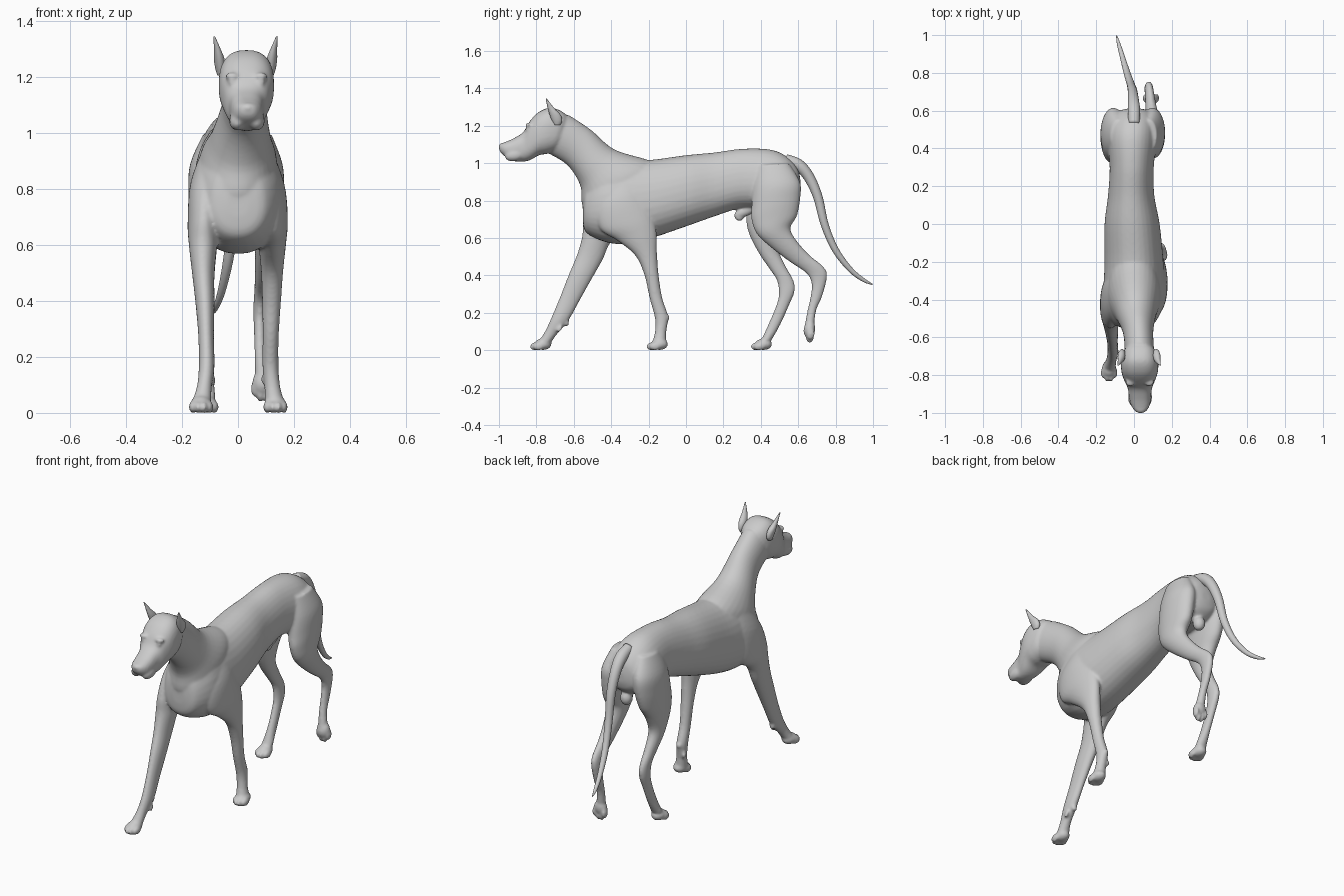
import bpy, bmesh, math
from mathutils import Vector, Matrix


def spline(rows, steps=5):
    """Catmull-Rom interpolation of equal-length number rows."""
    out = []
    for i in range(len(rows) - 1):
        p = [rows[max(0, min(len(rows) - 1, i + k))] for k in (-1, 0, 1, 2)]
        for s in range(steps):
            t = s / steps
            out.append([0.5 * (2 * b + (c - a) * t + (2 * a - 5 * b + 4 * c - d) * t * t
                               + (3 * b - a - 3 * c + d) * t ** 3) for a, b, c, d in zip(*p)])
    return out + [list(rows[-1])]


def make(name, bm):
    bmesh.ops.recalc_face_normals(bm, faces=bm.faces)
    for f in bm.faces:
        f.smooth = True
    me = bpy.data.meshes.new(name)
    bm.to_mesh(me)
    bm.free()
    ob = bpy.data.objects.new(name, me)
    bpy.context.collection.objects.link(ob)
    return ob


def loft(name, rows, power=2.0, egg=0.0, n=32):
    """Rows: x centre, edge A (y, z), edge B (y, z), half width."""
    bm = bmesh.new()
    rings = []
    for x, ya, za, yb, zb, hw in spline(rows):
        ring = []
        for k in range(n):
            a = 2 * math.pi * k / n
            c, s = (math.copysign(abs(v) ** (2 / power), v) for v in (math.cos(a), math.sin(a)))
            ring.append(bm.verts.new((x + hw * c * (1 - egg * s),
                                      (ya + yb) / 2 + s * (ya - yb) / 2,
                                      (za + zb) / 2 + s * (za - zb) / 2)))
        rings.append(ring)
    for r, q in zip(rings, rings[1:]):
        for k in range(n):
            bm.faces.new((r[k], r[(k + 1) % n], q[(k + 1) % n], q[k]))
    bm.faces.new(rings[0])
    bm.faces.new(rings[-1])
    return make(name, bm)


def balls(name, items, matrix=Matrix()):
    """Items: (centre, radii, tilt about x in degrees)."""
    bm = bmesh.new()
    for c, r, tilt in items:
        m = (matrix @ Matrix.Translation(c) @ Matrix.Rotation(math.radians(tilt), 4, 'X')
             @ Matrix.Diagonal((*r, 1)))
        bmesh.ops.create_uvsphere(bm, u_segments=24, v_segments=14, radius=1, matrix=m)
    return make(name, bm)


def paw(name, x, y, z=0.03, tilt=0):
    items = [((0, 0.0, 0.002), (0.038, 0.046, 0.031), 0)]
    for dx, dy in ((-0.031, -0.022), (-0.011, -0.04), (0.011, -0.04), (0.031, -0.022)):
        items.append(((dx, dy, -0.009), (0.0125, 0.031, 0.022), 8))
    m = Matrix.Translation((x, y, z)) @ Matrix.Rotation(math.radians(tilt), 4, 'X')
    return balls(name, items, m)


parts = []

# Torso, neck and head
parts.append(loft("torso", [
    (0, -.552, .80, -.552, .70, .04), (0, -.53, .90, -.535, .63, .10),
    (0, -.45, .99, -.45, .585, .148), (0, -.35, 1.02, -.35, .568, .16),
    (0, -.2, 1.017, -.2, .595, .155), (-.01, 0, 1.043, 0, .662, .145),
    (-.015, .15, 1.057, .15, .715, .122), (-.012, .3, 1.077, .3, .76, .116),
    (-.01, .45, 1.073, .45, .75, .13), (-.005, .54, 1.035, .54, .76, .12),
    (0, .595, .975, .595, .80, .085), (0, .612, .91, .612, .85, .03)], 2.15, 0.1))
parts.append(loft("neck", [
    (.03, -.63, 1.26, -.75, 1.06, .078), (.022, -.51, 1.18, -.635, .99, .08),
    (.01, -.385, 1.075, -.565, .88, .107), (0, -.21, 1.02, -.55, .76, .14),
    (0, -.12, .98, -.45, .65, .125)]))
parts.append(loft("head", [
    (.03, -.625, 1.225, -.66, 1.12, .04), (.03, -.65, 1.268, -.695, 1.07, .083),
    (.03, -.72, 1.297, -.745, 1.05, .098), (.03, -.785, 1.275, -.785, 1.043, .096),
    (.03, -.835, 1.225, -.83, 1.018, .08), (.031, -.87, 1.167, -.87, 1.008, .064),
    (.032, -.92, 1.134, -.915, 1.01, .058), (.034, -.965, 1.114, -.95, 1.025, .05),
    (.035, -.992, 1.104, -.985, 1.05, .032), (.035, -1.0, 1.092, -.998, 1.07, .015)], 2.5))

# Brows, eyelids, nose and lips
parts.append(balls("face_details", [
    ((.03 + s * .05, -.838, 1.203), (.026, .022, .014), 0) for s in (-1, 1)] + [
    ((.03 + s * .052, -.848, 1.182), (.014, .012, .009), 0) for s in (-1, 1)] + [
    ((.032 + s * .034, -.915, 1.043), (.03, .055, .033), 10) for s in (-1, 1)] + [
    ((.035, -.982, 1.09), (.027, .021, .018), 0)]))

# Front legs: right one planted under the body, left one reaching forward
parts.append(loft("front_leg_right", [
    (.085, -.42, .93, -.27, .97, .03), (.108, -.48, .78, -.23, .85, .058),
    (.12, -.46, .65, -.18, .73, .058), (.122, -.365, .585, -.157, .63, .05),
    (.122, -.27, .505, -.155, .52, .04), (.12, -.222, .40, -.146, .40, .034),
    (.117, -.195, .28, -.127, .28, .029), (.116, -.166, .17, -.096, .18, .029),
    (.122, -.166, .10, -.105, .10, .028), (.13, -.18, .045, -.105, .04, .034)]))
parts.append(loft("front_leg_left", [
    (-.09, -.43, .94, -.27, .97, .03), (-.112, -.51, .80, -.26, .84, .058),
    (-.122, -.548, .69, -.30, .66, .058), (-.125, -.555, .61, -.40, .58, .05),
    (-.124, -.583, .51, -.445, .485, .04), (-.118, -.625, .41, -.507, .375, .034),
    (-.114, -.672, .29, -.57, .262, .028), (-.112, -.72, .175, -.63, .155, .028),
    (-.12, -.752, .105, -.69, .085, .027), (-.13, -.785, .05, -.725, .035, .034)]))
parts.append(balls("dewclaws", [
    ((-.088, -.675, .115), (.009, .012, .022), -30), ((.092, -.115, .12), (.009, .012, .022), 0),
    ((-.112, -.638, .145), (.017, .014, .018), 0), ((.116, -.1, .175), (.017, .012, .018), 0)]))
parts.append(paw("front_paw_right", .134, -.142))
parts.append(paw("front_paw_left", -.132, -.765))

# Hind legs: left one planted, right one lifted behind
parts.append(loft("hind_leg_right", [
    (.08, .38, .99, .55, 1.0, .04), (.095, .36, .88, .61, .90, .064),
    (.10, .35, .77, .612, .82, .065), (.105, .35, .70, .594, .72, .057),
    (.108, .38, .62, .558, .65, .049), (.10, .46, .545, .60, .575, .04),
    (.09, .556, .472, .665, .505, .03), (.082, .645, .41, .735, .447, .024),
    (.078, .672, .35, .755, .395, .023), (.078, .665, .285, .727, .285, .021),
    (.08, .65, .214, .696, .212, .021), (.088, .634, .13, .684, .118, .027)]))
parts.append(loft("hind_leg_left", [
    (-.085, .38, .99, .55, 1.0, .04), (-.105, .35, .88, .61, .90, .066),
    (-.112, .33, .77, .61, .81, .066), (-.117, .322, .69, .58, .71, .058),
    (-.12, .342, .61, .53, .635, .049), (-.12, .395, .51, .495, .545, .039),
    (-.116, .45, .43, .53, .455, .03), (-.112, .487, .37, .574, .375, .025),
    (-.11, .496, .294, .581, .315, .024), (-.11, .477, .225, .549, .235, .022),
    (-.11, .438, .134, .503, .134, .023), (-.112, .405, .06, .455, .05, .032)]))
parts.append(paw("hind_paw_right", .09, .662, .11, 78))
parts.append(paw("hind_paw_left", -.113, .415))

# Underside details
parts.append(balls("underbelly", [
    ((-.005, .32, .745), (.026, .07, .028), -25 + 50), ((-.005, .285, .715), (.018, .025, .025), 30),
    ((0, .55, .735), (.034, .034, .042), 0)]))

# Tail: tube swept along a path of (x, y, z, radius)
path = [(0, .53, 1.02, .03), (0, .60, .99, .033), (-.003, .655, .93, .029), (-.008, .705, .82, .025),
        (-.018, .742, .67, .021), (-.037, .80, .535, .018), (-.06, .88, .43, .014),
        (-.08, .95, .375, .010), (-.092, .997, .352, .003)]
rows = []
for i, (x, y, z, r) in enumerate(path):
    a, b = path[max(0, i - 1)], path[min(len(path) - 1, i + 1)]
    d = Vector((b[1] - a[1], b[2] - a[2])).normalized() * r
    rows.append((x, y - d.y, z + d.x, y + d.y, z - d.x, r))
loft("tail", rows, n=20)

# Ears: thin upright pointed flaps
for name, s in (("ear_left", -1), ("ear_right", 1)):
    loft(name, [(.027 + s * x, *rest) for x, *rest in (
        (.088, -.705, 1.205, -.672, 1.205, .012), (.09, -.72, 1.235, -.662, 1.225, .018),
        (.094, -.733, 1.27, -.67, 1.258, .019), (.101, -.742, 1.305, -.705, 1.295, .012),
        (.112, -.75, 1.346, -.744, 1.345, .003))], n=20)

# Fuse the body parts into one smooth skin
bpy.ops.object.select_all(action='DESELECT')
for ob in parts:
    ob.select_set(True)
body = parts[0]
bpy.context.view_layer.objects.active = body
bpy.ops.object.join()
body.name = "dog_body"
rem = body.modifiers.new("skin", 'REMESH')
rem.mode = 'VOXEL'
rem.voxel_size = 0.007
rem.use_smooth_shade = True
sm = body.modifiers.new("soften", 'SMOOTH')
sm.factor = 0.5
sm.iterations = 8
